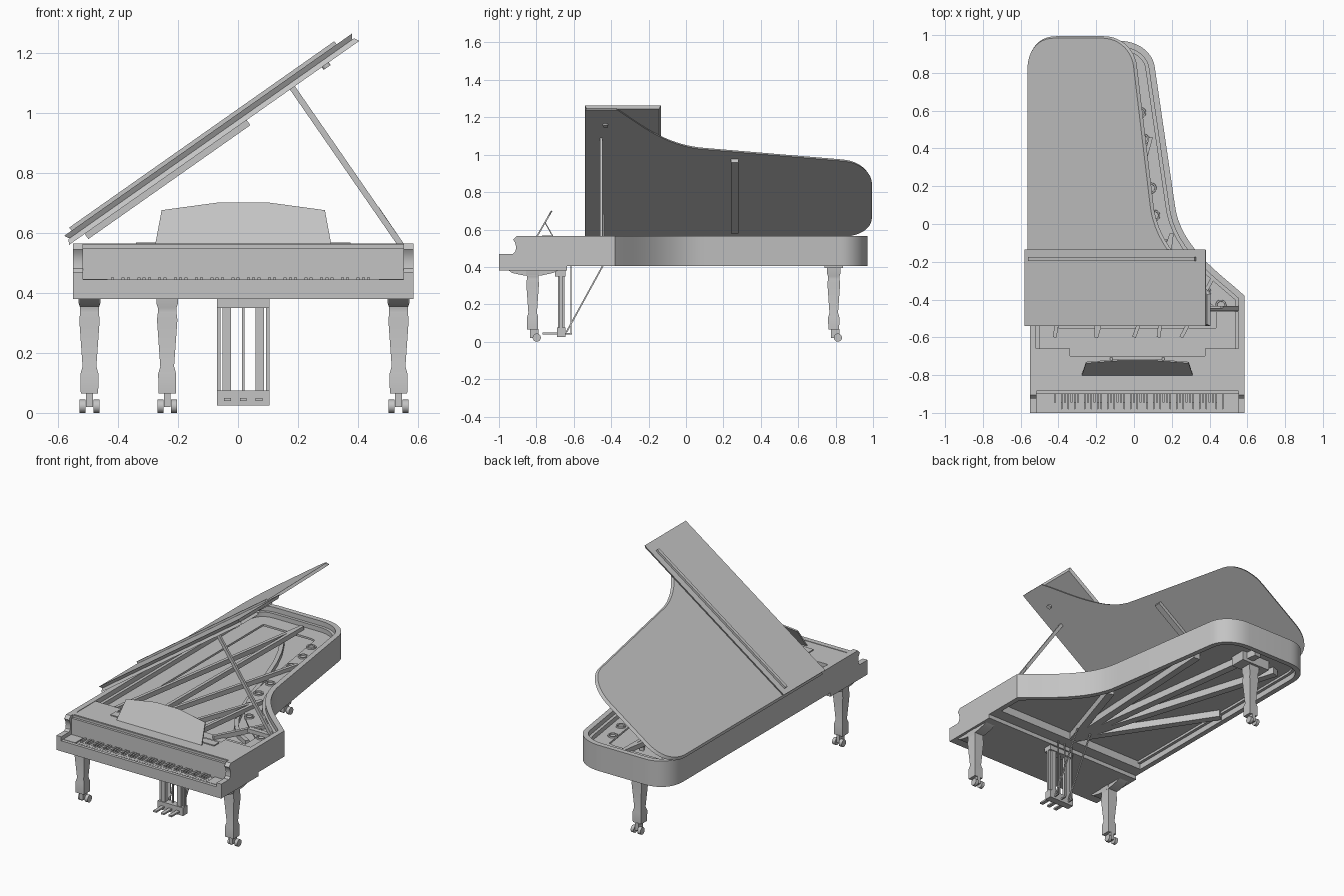
import bpy, bmesh
from math import radians, pi
from mathutils import Matrix, Vector
from mathutils.geometry import interpolate_bezier

if "Cube" in bpy.data.objects:
    bpy.data.objects.remove(bpy.data.objects["Cube"])

grey = bpy.data.materials.new("plain grey")
grey.use_nodes = True
grey.diffuse_color = (0.55, 0.55, 0.55, 1)
grey.node_tree.nodes["Principled BSDF"].inputs["Base Color"].default_value = (0.55, 0.55, 0.55, 1)
parts = []
MID = 0.0175                       # middle of the case in x


def finish(name, bm, matrix=None):
    if matrix:
        bm.transform(matrix)
    bmesh.ops.recalc_face_normals(bm, faces=bm.faces)
    mesh = bpy.data.meshes.new(name)
    bm.to_mesh(mesh)
    bm.free()
    mesh.materials.append(grey)
    ob = bpy.data.objects.new(name, mesh)
    bpy.context.collection.objects.link(ob)
    parts.append(ob)
    return ob


def add_box(bm, x, y, z):
    size = Matrix.Diagonal((x[1] - x[0], y[1] - y[0], z[1] - z[0], 1))
    place = Matrix.Translation((sum(x) / 2, sum(y) / 2, sum(z) / 2))
    bmesh.ops.create_cube(bm, size=1, matrix=place @ size)


def box(name, x, y, z, matrix=None):
    bm = bmesh.new()
    add_box(bm, x, y, z)
    return finish(name, bm, matrix)


def bar(name, a, b, width, height):
    """Square bar from a to b, height measured upright."""
    a, b = Vector(a), Vector(b)
    d = b - a
    m = Matrix.Translation((a + b) / 2) @ d.to_track_quat('Y', 'Z').to_matrix().to_4x4()
    h = d.length / 2
    return box(name, (-width / 2, width / 2), (-h, h), (-height / 2, height / 2), m)


def cylinder(name, r, depth, matrix, sides=20):
    bm = bmesh.new()
    bmesh.ops.create_cone(bm, cap_ends=True, segments=sides, radius1=r, radius2=r, depth=depth)
    return finish(name, bm, matrix)


def loft(name, loops, closed=False, matrix=None):
    """Skin a list of equal loops; closed joins the last loop to the first."""
    bm = bmesh.new()
    rows = [[bm.verts.new(p) for p in loop] for loop in loops]
    n = len(rows[0])
    for r, low in enumerate(rows if closed else rows[:-1]):
        up = rows[(r + 1) % len(rows)]
        for i in range(n):
            j = (i + 1) % n
            bm.faces.new((low[i], low[j], up[j], up[i]))
    if not closed:
        bm.faces.new(rows[0])
        bm.faces.new(rows[-1])
    return finish(name, bm, matrix)


def offset(pts, d):
    """Move a counter-clockwise outline outward by d."""
    out = []
    for i, p in enumerate(pts):
        e1, e2 = (p - pts[i - 1]).normalized(), (pts[(i + 1) % len(pts)] - p).normalized()
        n1, n2 = Vector((e1.y, -e1.x)), Vector((e2.y, -e2.x))
        out.append(p + (n1 + n2) * d / (1 + n1.dot(n2)))
    return out


def at(pts, z):
    return [(p[0], p[1], z) for p in pts]


def prism(name, pts, z0, z1, in0=0, in1=0, matrix=None):
    pts = [Vector(p) for p in pts]
    return loft(name, [at(offset(pts, -in0), z0), at(offset(pts, -in1), z1)], matrix=matrix)


def ring(name, d0, d1, z0, z1):
    o, i = offset(outline, d0), offset(outline, d1)
    return loft(name, [at(o, z0), at(o, z1), at(i, z1), at(i, z0)], closed=True)


def curve(points, n):
    a, h1, h2, b = [Vector((*p, 0)) for p in points]
    return [p.to_2d() for p in interpolate_bezier(a, h1, h2, b, n)]


# Case outline: curved side, rounded tail, straight side
outline = [Vector((0.585, -0.88))]
outline += curve([(0.585, -0.38), (0.47, -0.27), (0.24, -0.13), (0.215, 0.11)], 16)
outline += curve([(0.11, 0.83), (0.10, 0.91), (0.02, 0.97), (-0.08, 0.97)], 12)
outline += curve([(-0.39, 0.97), (-0.49, 0.97), (-0.55, 0.91), (-0.55, 0.81)], 12)
outline.append(Vector((-0.55, -0.88)))

ring("rim", 0, -0.032, 0.405, 0.565)
ring("inner_ledge", -0.03, -0.05, 0.44, 0.535)
ring("iron_plate", -0.045, -0.15, 0.495, 0.507)
prism("soundboard", offset(outline, -0.02), 0.455, 0.468)

# Iron frame struts, sound holes and bridge
box("pin_block", (-0.52, 0.555), (-0.76, -0.55), (0.49, 0.508))
for a, b in (((-0.42, -0.6), (-0.18, 0.89)), ((-0.2, -0.6), (0.09, 0.46)), ((-0.2, -0.6), (-0.18, 0.89)),
             ((0.0, -0.6), (0.2, -0.05)), ((0.13, -0.6), (0.2, -0.05)), ((0.25, -0.6), (0.42, -0.28))):
    bar("frame_strut", (*a, 0.515), (*b, 0.515), 0.02, 0.03)
for p in ((0.0, 0.72), (0.035, 0.59), (0.05, 0.45), (0.09, 0.19), (0.11, 0.045),
          (0.16, -0.11), (0.245, -0.24), (0.38, -0.36), (0.46, -0.43)):
    bm = bmesh.new()
    rows = []
    for r, z in ((0.03, 0.5), (0.028, 0.515), (0.02, 0.515), (0.018, 0.5)):
        rows.append([(p[0] + v[0], p[1] + v[1], z) for v in
                     [Matrix.Rotation(2 * pi * k / 20, 2) @ Vector((r, 0)) for k in range(20)]])
    bm.free()
    loft("sound_hole_ring", rows, closed=True)
bridge = curve([(0.4, -0.48), (0.05, -0.35), (0.08, 0.3), (-0.2, 0.72)], 12)
for a, b in zip(bridge, bridge[1:]):
    bar("bridge", (*a, 0.48), (*b, 0.48), 0.025, 0.03)

# Underside beams
box("cross_beam", (-0.53, 0.565), (-0.64, -0.56), (0.405, 0.46))
for end in ((-0.5, 0.2), (-0.42, 0.8), (-0.2, 0.9), (0.06, 0.65), (0.18, 0.0)):
    bar("under_beam", (0.0, -0.56, 0.435), (*end, 0.435), 0.045, 0.045)

# Key bed, cheeks and keyboard
box("key_bed", (-0.55, 0.585), (-0.99, -0.635), (0.38, 0.41))
box("key_slip", (-0.53, 0.565), (-1.0, -0.98), (0.38, 0.445))
cheek = [(-1, 0.38), (-1, 0.47), (-0.925, 0.47), (-0.912, 0.482), (-0.908, 0.505), (-0.914, 0.53),
         (-0.924, 0.545), (-0.905, 0.565), (-0.84, 0.565), (-0.84, 0.38)]
for x in (-0.55, 0.552):
    loft("cheek", [[(x + w, y, z) for y, z in cheek] for w in (0, 0.033)])
box("fallboard", (-0.52, 0.555), (-0.9, -0.87), (0.41, 0.548))
box("front_shelf", (-0.52, 0.555), (-0.885, -0.7), (0.54, 0.562))
for x in ((-0.52, -0.34), (0.375, 0.555)):
    box("side_shelf", x, (-0.72, -0.66), (0.54, 0.562))
    box("key_block", (x[0], -0.435) if x[0] < 0 else (0.47, x[1]), (-0.98, -0.89), (0.41, 0.447))
pitch = 0.905 / 52
white, black = bmesh.new(), bmesh.new()
for k in range(52):
    x = -0.435 + k * pitch
    add_box(white, (x + 0.0006, x + pitch - 0.0006), (-0.979, -0.89), (0.405, 0.44))
    if k % 7 in (0, 2, 3, 5, 6) and k < 51:
        add_box(black, (x + pitch - 0.005, x + pitch + 0.005), (-0.945, -0.89), (0.43, 0.452))
finish("white_keys", white)
finish("black_keys", black)

# Music desk
tilt = Matrix.Translation((MID, -0.80, 0.562)) @ Matrix.Rotation(radians(60), 4, 'X')
desk = [(-0.293, 0), (0.293, 0), (0.272, 0.13), (0.08, 0.16), (-0.08, 0.16), (-0.272, 0.13)]
prism("music_desk", desk, -0.006, 0.002, matrix=tilt)
box("desk_rail", (-0.34, 0.375), (-0.77, -0.72), (0.555, 0.568))
for x in (-0.12, 0.155):
    bar("desk_strut", (x, -0.71, 0.56), (x, -0.755, 0.64), 0.012, 0.006)

# Raised lid with folded front flap
lid = Matrix.Translation((-0.56, 0, 0.562)) @ Matrix.Rotation(radians(-35.1), 4, 'Y')
shape = [p + Vector((0.57, 0)) for p in offset(outline, 0.024)]
shape[0].y = shape[-1].y = -0.54
prism("main_lid", shape, 0, 0.017, 0, 0.01, lid)
prism("front_flap", [(0, -0.54), (1.172, -0.54), (1.172, -0.135), (0, -0.135)], 0.017, 0.034, 0.01, 0, lid)
box("lid_hinge_bar", (0.03, 1.11), (-0.195, -0.175), (0.034, 0.047), lid)
box("lid_batten", (0.06, 0.72), (0.24, 0.28), (-0.021, 0.001), lid)
cylinder("lid_prop_cup", 0.014, 0.012, lid @ Matrix.Translation((1.04, -0.43, -0.005)))
bar("lid_prop", (0.55, -0.453, 0.55), (0.18, -0.453, 1.085), 0.015, 0.02)
bar("short_prop", (0.55, -0.44, 0.555), (0.465, -0.44, 0.68), 0.01, 0.014)
box("prop_mount", (0.39, 0.56), (-0.465, -0.435), (0.535, 0.56))

# Legs with twin casters
sections = [(0.065, 0.029), (0.13, 0.03), (0.155, 0.023), (0.31, 0.034), (0.335, 0.031),
            (0.35, 0.031), (0.365, 0.036), (0.42, 0.036)]
for name, x, y, s in (("front_right_leg", -0.495, -0.82, 1), ("front_left_leg", 0.535, -0.82, 1),
                      ("rear_leg", -0.236, 0.79, 1)):
    loft(name, [[(x + a * h, y + b * h, z) for a, b in ((-1, -1), (1, -1), (1, 1), (-1, 1))]
                for z, h in sections])
    cy = y + 0.022
    box("caster_fork", (x - 0.011, x + 0.011), (y - 0.015, cy + 0.01), (0.02, 0.068))
    for side in (-1, 1):
        spin = Matrix.Translation((x + side * 0.023, cy, 0.022)) @ Matrix.Rotation(pi / 2, 4, 'Y')
        cylinder("caster_wheel", 0.022, 0.02, spin)
    if y < 0:
        plate = [(-0.95, 0.383), (-0.93, 0.368), (-0.87, 0.355), (-0.77, 0.355), (-0.71, 0.368), (-0.68, 0.383)]
        loft("leg_bracket", [[(x + w, py, z) for py, z in plate] for w in (-0.033, 0.033)])
    else:
        box("rear_leg_plate", (x - 0.1, x + 0.1), (y - 0.05, y + 0.05), (0.395, 0.46))

# Pedal lyre
box("lyre_top", (-0.07, 0.105), (-0.7, -0.645), (0.35, 0.385))
box("pedal_box", (-0.07, 0.105), (-0.69, -0.645), (0.025, 0.075))
for side in (-1, 1):
    x = MID + side * 0.055
    box("lyre_column", (x - 0.014, x + 0.014), (-0.685, -0.65), (0.07, 0.355))
    x = MID + side * 0.081
    box("lyre_side_rod", (x - 0.006, x + 0.006), (-0.675, -0.66), (0.07, 0.355))
    x = MID + side * 0.05
    bar("lyre_brace", (x, -0.64, 0.05), (x, -0.44, 0.415), 0.008, 0.008)
for x in (-0.035, MID, 0.07):
    box("pedal", (x - 0.011, x + 0.011), (-0.768, -0.68), (0.04, 0.05))
    box("pedal_rod", (x - 0.003, x + 0.003), (-0.618, -0.612), (0.04, 0.41))
    box("pedal_lever", (x - 0.004, x + 0.004), (-0.65, -0.61), (0.038, 0.046))
box("lyre_centre_rod", (MID - 0.004, MID + 0.004), (-0.67, -0.662), (0.07, 0.355))

# Smooth the curves, keep edges sharp
bpy.ops.object.select_all(action='DESELECT')
for ob in parts:
    ob.select_set(True)
bpy.context.view_layer.objects.active = parts[0]
bpy.ops.object.shade_smooth_by_angle(angle=radians(30))
